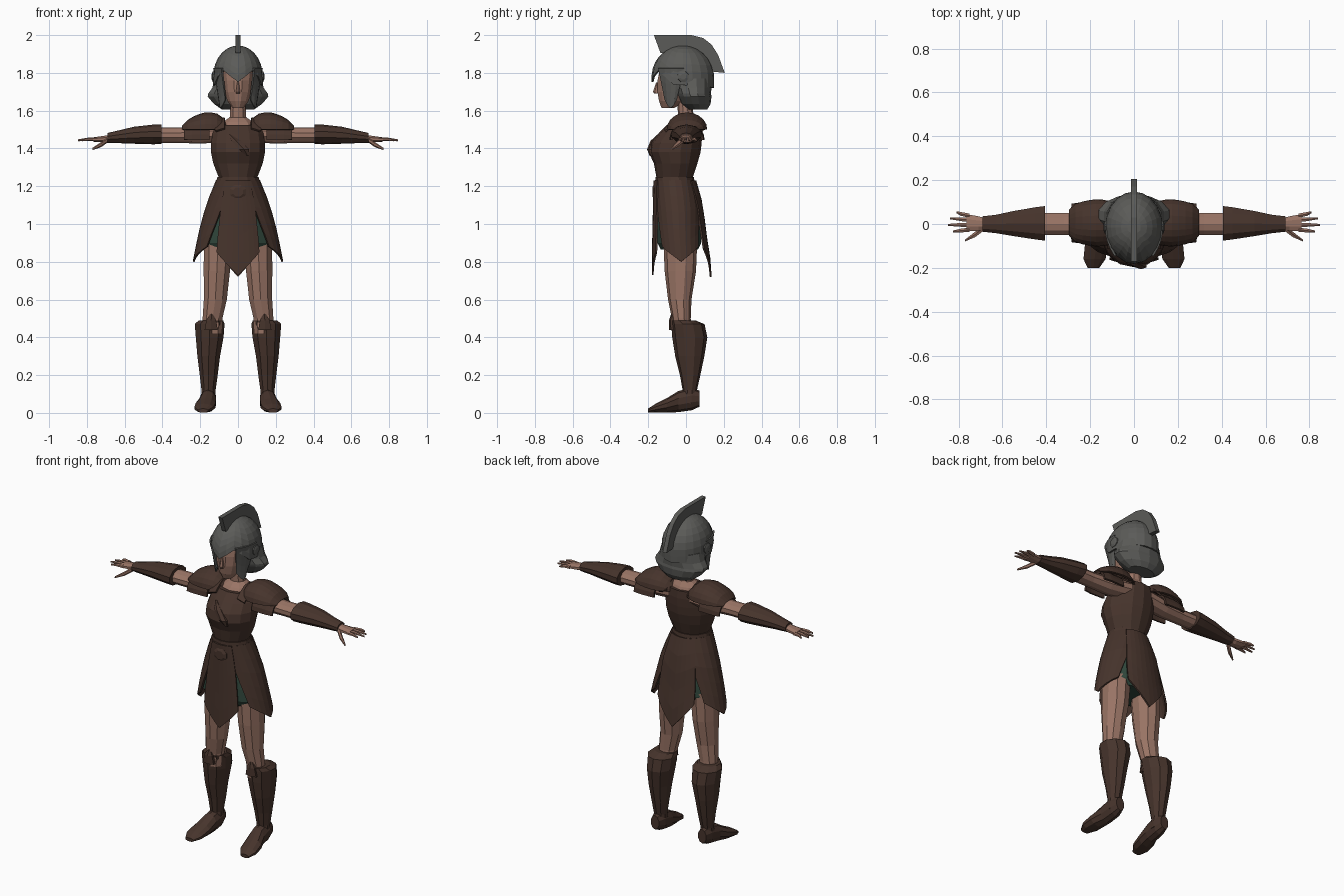
import bpy, bmesh, math
from mathutils import Vector


def material(name, rgb):
    m = bpy.data.materials.new(name)
    m.diffuse_color = (*rgb, 1)
    return m


LEATHER = material("dark_leather", (0.062, 0.034, 0.025))
SKIN = material("skin", (0.32, 0.175, 0.13))
STEEL = material("dull_steel", (0.105, 0.105, 0.098))
GREEN = material("green_cloth", (0.030, 0.064, 0.046))


def finish(name, bm, mat, mirror=False, thick=0):
    bmesh.ops.recalc_face_normals(bm, faces=bm.faces)
    me = bpy.data.meshes.new(name)
    bm.to_mesh(me)
    bm.free()
    me.materials.append(mat)
    ob = bpy.data.objects.new(name, me)
    bpy.context.collection.objects.link(ob)
    if thick:
        s = ob.modifiers.new("thickness", 'SOLIDIFY')
        s.thickness, s.offset = thick, 0
    if mirror:
        m = ob.modifiers.new("mirror", 'MIRROR')
        m.use_mirror_merge = False
    return ob


def loft(name, axis, rings, mat, n=10, mirror=False):
    """Closed body through elliptic rings (x, y, z, radius_a, radius_b)."""
    bm = bmesh.new()
    loops = []
    for x, y, z, a, b in rings:
        loop = []
        for i in range(n):
            t = 2 * math.pi * (i + 0.5) / n
            p, q = a * math.cos(t), b * math.sin(t)
            off = {'x': (0, p, q), 'y': (p, 0, q), 'z': (p, q, 0)}[axis]
            loop.append(bm.verts.new(Vector((x, y, z)) + Vector(off)))
        loops.append(loop)
    for lo, hi in zip(loops, loops[1:]):
        for i in range(n):
            j = (i + 1) % n
            bm.faces.new((lo[i], lo[j], hi[j], hi[i]))
    bm.faces.new(loops[0])
    bm.faces.new(loops[-1])
    return finish(name, bm, mat, mirror)


def patch(name, f, nu, nv, mat, mirror=False, thick=0.01):
    """Thin sheet over the surface f(u, v), u and v from 0 to 1."""
    bm = bmesh.new()
    g = [[bm.verts.new(f(i / nu, j / nv)) for i in range(nu + 1)] for j in range(nv + 1)]
    for j in range(nv):
        for i in range(nu):
            bm.faces.new((g[j][i], g[j][i + 1], g[j + 1][i + 1], g[j + 1][i]))
    bmesh.ops.remove_doubles(bm, verts=bm.verts, dist=0.0005)
    return finish(name, bm, mat, mirror, thick)


def interp(table, x):
    """Linear lookup in rows (key, value, ...) with rising keys."""
    if x <= table[0][0]:
        return table[0][1:]
    for a, b in zip(table, table[1:]):
        if x <= b[0]:
            k = (x - a[0]) / (b[0] - a[0])
            return [p + (q - p) * k for p, q in zip(a[1:], b[1:])]
    return table[-1][1:]


# --- legs and boots
loft("leg", 'z', [(.135, -.02, .42, .05, .05), (.135, -.025, .5, .055, .05), (.12, -.033, .6, .064, .062),
                  (.112, -.03, .75, .073, .083), (.105, -.03, .92, .08, .09)], SKIN, 10, True)
loft("boot_shaft", 'z', [(.157, .015, .05, .043, .045), (.156, .02, .12, .039, .038), (.155, .022, .2, .05, .054),
                         (.155, .02, .3, .063, .077), (.15, .02, .4, .077, .093), (.15, .01, .47, .083, .088),
                         (.143, -.015, .49, .068, .064)], LEATHER, 10, True)
loft("boot_foot", 'y', [(.158, .072, .075, .028, .042), (.157, .03, .074, .043, .06), (.16, -.04, .06, .046, .056),
                        (.172, -.1, .04, .055, .039), (.18, -.16, .025, .053, .024), (.185, -.2, .012, .028, .011)],
     LEATHER, 10, True)
loft("knee_guard", 'z', [(.142, -.07, .44, .04, .02), (.142, -.075, .49, .03, .015), (.14, -.07, .525, .008, .008)],
     LEATHER, 6, True)

# --- skirt: layered leather panels over green cloth
SKIRT = [(.70, .24, -.022, .148), (.80, .235, -.025, .146), (.95, .205, -.035, .132),
         (1.10, .165, -.042, .122), (1.24, .108, -.06, .1)]


def skirt_panel(name, centre, half_top, half_low, z_tip, z_edge, out, mirror=False):
    def f(u, v):
        s = 2 * u - 1
        low = z_tip + (z_edge - z_tip) * abs(s)
        z = low + (1.23 - low) * v
        rx, yc, ry = interp(SKIRT, z)
        t = math.radians(centre + s * (half_low + (half_top - half_low) * v))
        return ((rx + out) * math.sin(t), yc - (ry + out) * math.cos(t), z)
    patch(name, f, 8, 5, LEATHER, mirror)


skirt_panel("front_skirt_panel", 0, 32, 29, .73, .85, .006)
skirt_panel("back_skirt_panel", 180, 40, 32, .72, .87, .006)
skirt_panel("side_skirt_panel", 90, 72, 42, .80, .88, 0, True)
loft("green_underskirt", 'z', [(0, -.035, .865, .17, .1), (0, -.035, .9, .197, .118), (0, -.037, .97, .188, .117),
                               (0, -.042, 1.1, .152, .108), (0, -.058, 1.2, .11, .09)], GREEN, 16)

# --- torso, belt and chest fold
loft("leather_bodice", 'z', [(0, -.06, 1.2, .112, .1), (0, -.06, 1.25, .106, .097), (0, -.055, 1.32, .134, .115),
                             (0, -.06, 1.38, .147, .137), (0, -.052, 1.43, .146, .135), (0, -.03, 1.48, .138, .115),
                             (0, -.01, 1.525, .115, .092)], LEATHER, 14)
loft("belt", 'z', [(0, -.058, 1.19, .125, .107), (0, -.06, 1.25, .112, .102)], LEATHER, 14)
loft("belt_buckle", 'y', [(0, -.14, 1.17, .046, .042), (0, -.17, 1.17, .046, .042), (0, -.178, 1.17, .028, .026)],
     LEATHER, 8)
loft("chest_fold", 'z', [(.05, -.18, 1.36, .008, .012), (.032, -.19, 1.395, .03, .016),
                         (-.01, -.172, 1.44, .03, .016), (-.045, -.14, 1.475, .006, .01)], LEATHER, 6)
loft("neck", 'z', [(0, -.01, 1.51, .1, .085), (0, -.004, 1.54, .085, .065), (0, 0, 1.565, .046, .042),
                   (0, -.008, 1.65, .04, .038)], SKIN, 10)
patch("shoulder_strap", lambda u, v: (.07 + .05 * u, -.11 + .2 * v, 1.505 + .055 * math.sin(math.pi * v) - .015 * u),
      2, 6, LEATHER, True)

# --- arms, bracers and hands
loft("arm", 'x', [(.07, .01, 1.485, .06, .05), (.2, .005, 1.472, .056, .047), (.32, 0, 1.47, .052, .04),
                  (.44, 0, 1.47, .052, .04), (.69, 0, 1.455, .028, .02)], SKIN, 10, True)
loft("bracer", 'x', [(.405, .003, 1.475, .083, .052), (.45, .003, 1.474, .077, .052), (.55, .002, 1.47, .06, .045),
                     (.63, 0, 1.462, .044, .034), (.69, 0, 1.456, .037, .026)], LEATHER, 10, True)
loft("palm", 'x', [(.67, 0, 1.455, .027, .02), (.71, .002, 1.45, .036, .018), (.765, .006, 1.447, .042, .013)],
     SKIN, 8, True)
for i, (y0, y1, tip) in enumerate([(-.026, -.034, .825), (-.004, -.004, .848), (.018, .026, .84), (.038, .054, .81)]):
    loft("finger_%d" % (i + 1), 'x', [(.75, y0, 1.448, .011, .011), (.79, (y0 + y1) / 2, 1.449, .01, .009),
                                      (tip, y1, 1.443, .005, .005)], SKIN, 6, True)
loft("thumb", 'x', [(.69, -.02, 1.445, .016, .014), (.725, -.048, 1.42, .014, .013), (.77, -.075, 1.397, .005, .006)],
     SKIN, 6, True)


# --- pauldrons: a domed cap over a lower plate
def pauldron(name, base, profile):
    def f(u, v):
        x, ry, rz = interp(profile, v)
        t = math.pi * u
        return (x, .005 - ry * math.cos(t), base + rz * math.sin(t))
    patch(name, f, 10, 8, LEATHER, True, .012)


pauldron("pauldron_cap", 1.50, [(0, .06, .065, .03), (.2, .1, .092, .076), (.45, .16, .103, .088),
                                (.7, .22, .096, .072), (.9, .27, .08, .042), (1, .293, .055, .014)])
pauldron("pauldron_lower_plate", 1.445, [(0, .15, .085, .085), (.6, .24, .088, .085), (1, .285, .082, .07)])

# --- head
loft("face", 'z', [(0, -.095, 1.615, .03, .036), (0, -.075, 1.65, .058, .07), (0, -.062, 1.7, .075, .092),
                   (0, -.052, 1.76, .083, .102), (0, -.04, 1.83, .09, .1)], SKIN, 12)
loft("nose", 'z', [(0, -.15, 1.69, .012, .018), (0, -.155, 1.7, .012, .02), (0, -.148, 1.75, .006, .01)], SKIN, 6)

# --- helmet bowl with a pointed brow
BROW = [(0, 1.752), (36, 1.812), (50, 1.80), (62, 1.74), (180, 1.72)]


def bowl(u, v):
    deg = 360 * u
    low = (interp(BROW, min(deg, 360 - deg))[0] - 1.78) / .16
    p = low + (math.pi / 2 - low) * v
    r = math.cos(p) if p > 0 else 1
    z = 1.78 + .16 * (math.sin(p) if p > 0 else p)
    t = math.radians(deg)
    return (.127 * r * math.sin(t), -.017 - .16 * r * math.cos(t), z)


patch("helmet_bowl", bowl, 20, 8, STEEL)


def cheek(u, v):
    y = (-.145 + .035 * v) * (1 - u) + (-.01 - .04 * v) * u
    x = (.085 - .02 * v) * (1 - u) + (.127 - .035 * v) * u
    return (x + .012 * math.sin(math.pi * u), y, 1.825 - v * (.165 + .045 * math.sin(math.pi * u)))


patch("cheek_guard", cheek, 4, 5, STEEL, True)
loft("neck_guard", 'z', [(0, .062, 1.605, .085, .05), (0, .052, 1.635, .13, .078), (0, .045, 1.675, .165, .09),
                         (0, .04, 1.69, .162, .092), (0, .035, 1.72, .14, .1), (0, .032, 1.77, .126, .105)], STEEL, 14)
loft("helmet_rosette", 'x', [(.11, -.015, 1.78, .034, .034), (.134, -.015, 1.78, .03, .03),
                             (.139, -.015, 1.78, .015, .015)], STEEL, 8, True)

# --- crest fin
bm = bmesh.new()
outline = [(-.17, 2.0), (.03, 2.0), (.09, 1.985), (.135, 1.95), (.17, 1.895), (.205, 1.80), (.11, 1.81),
           (.09, 1.87), (.04, 1.92), (-.03, 1.93), (-.1, 1.905), (-.135, 1.905)]
fin = bm.faces.new([bm.verts.new((-.013, y, z)) for y, z in outline])
moved = bmesh.ops.extrude_face_region(bm, geom=[fin])["geom"]
bmesh.ops.translate(bm, vec=(.026, 0, 0), verts=[v for v in moved if isinstance(v, bmesh.types.BMVert)])
finish("helmet_crest", bm, STEEL)
